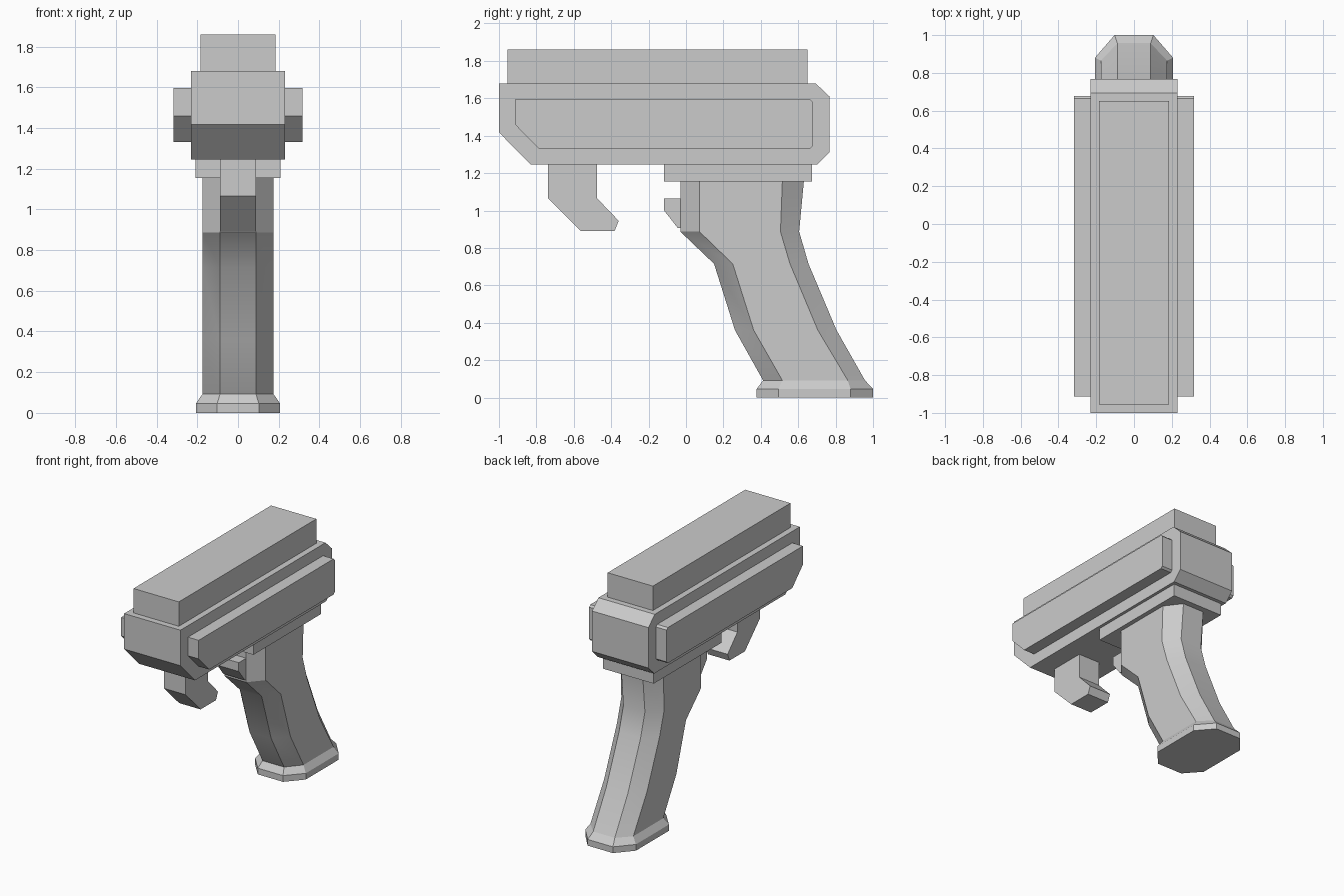
import bpy, bmesh, math

cube = bpy.data.objects.get("Cube")
if cube:
    bpy.data.objects.remove(cube, do_unlink=True)

grey = bpy.data.materials.new("plain grey")
grey.use_nodes = True
colour = (0.6, 0.6, 0.6, 1)
grey.diffuse_color = colour
grey.node_tree.nodes["Principled BSDF"].inputs["Base Color"].default_value = colour


def loft(name, rings, smooth=False):
    """Bridge equal-length closed rings of points and cap both ends."""
    bm = bmesh.new()
    loops = [[bm.verts.new(p) for p in ring] for ring in rings]
    n = len(loops[0])
    for a, b in zip(loops, loops[1:]):
        for i in range(n):
            j = (i + 1) % n
            bm.faces.new((a[i], a[j], b[j], b[i]))
    bm.faces.new(loops[0])
    bm.faces.new(loops[-1])
    bmesh.ops.recalc_face_normals(bm, faces=bm.faces)
    mesh = bpy.data.meshes.new(name)
    bm.to_mesh(mesh)
    bm.free()
    mesh.materials.append(grey)
    obj = bpy.data.objects.new(name, mesh)
    bpy.context.collection.objects.link(obj)
    if smooth:
        bpy.ops.object.select_all(action='DESELECT')
        obj.select_set(True)
        bpy.context.view_layer.objects.active = obj
        bpy.ops.object.shade_smooth_by_angle(angle=math.radians(30))
    return obj


def slab(name, profile, x0, x1):
    """Side profile of (y, z) points extruded across x."""
    return loft(name, [[(x, y, z) for y, z in profile] for x in (x0, x1)])


def box(y0, y1, z0, z1):
    return [(y0, z0), (y1, z0), (y1, z1), (y0, z1)]


def octagon(z, front, front_side, back_side, back, half, flat):
    """Chamfered horizontal section, symmetric in x."""
    right = [(flat, front), (half, front_side), (half, back_side), (flat, back)]
    left = [(-x, y) for x, y in reversed(right)]
    return [(x, y, z) for x, y in right + left]


# Upper housing
slab("top_rail", box(-0.955, 0.65, 1.68, 1.86), -0.185, 0.185)
slab("main_body", [(-1, 1.68), (0.693, 1.68), (0.767, 1.61), (0.767, 1.312),
                   (0.7, 1.245), (-0.83, 1.245), (-1, 1.418)], -0.23, 0.23)
panel = [(-0.912, 1.595), (0.664, 1.595), (0.678, 1.581), (0.678, 1.346),
         (0.664, 1.332), (-0.788, 1.332), (-0.912, 1.458)]
for side, s in (("left", 1), ("right", -1)):
    slab(side + "_side_panel", panel, s * 0.23, s * 0.317)

# Underside parts
slab("grip_mount", box(-0.117, 0.674, 1.155, 1.245), -0.208, 0.208)
slab("front_hook", [(-0.737, 1.245), (-0.737, 1.065), (-0.562, 0.89), (-0.382, 0.89),
                    (-0.36, 0.945), (-0.475, 1.065), (-0.475, 1.245)], -0.088, 0.088)
slab("trigger", [(0.0, 1.065), (-0.117, 1.065), (-0.117, 1.0),
                 (-0.045, 0.908), (0.0, 0.905)], -0.088, 0.088)

# Curved handle with chamfered corners
sections = [(1.155, -0.03, 0.072, 0.515, 0.63),
            (0.887, -0.03, 0.072, 0.505, 0.605),
            (0.715, 0.15, 0.25, 0.556, 0.655),
            (0.36, 0.262, 0.362, 0.705, 0.805),
            (0.092, 0.412, 0.515, 0.865, 0.957)]
loft("grip", [octagon(*s, 0.175, 0.088) for s in sections], smooth=True)

# Flared foot of the handle
loft("grip_base", [octagon(0, 0.378, 0.495, 0.88, 1, 0.207, 0.103),
                   octagon(0.046, 0.378, 0.495, 0.88, 1, 0.207, 0.103),
                   octagon(*sections[-1], 0.175, 0.088)])
